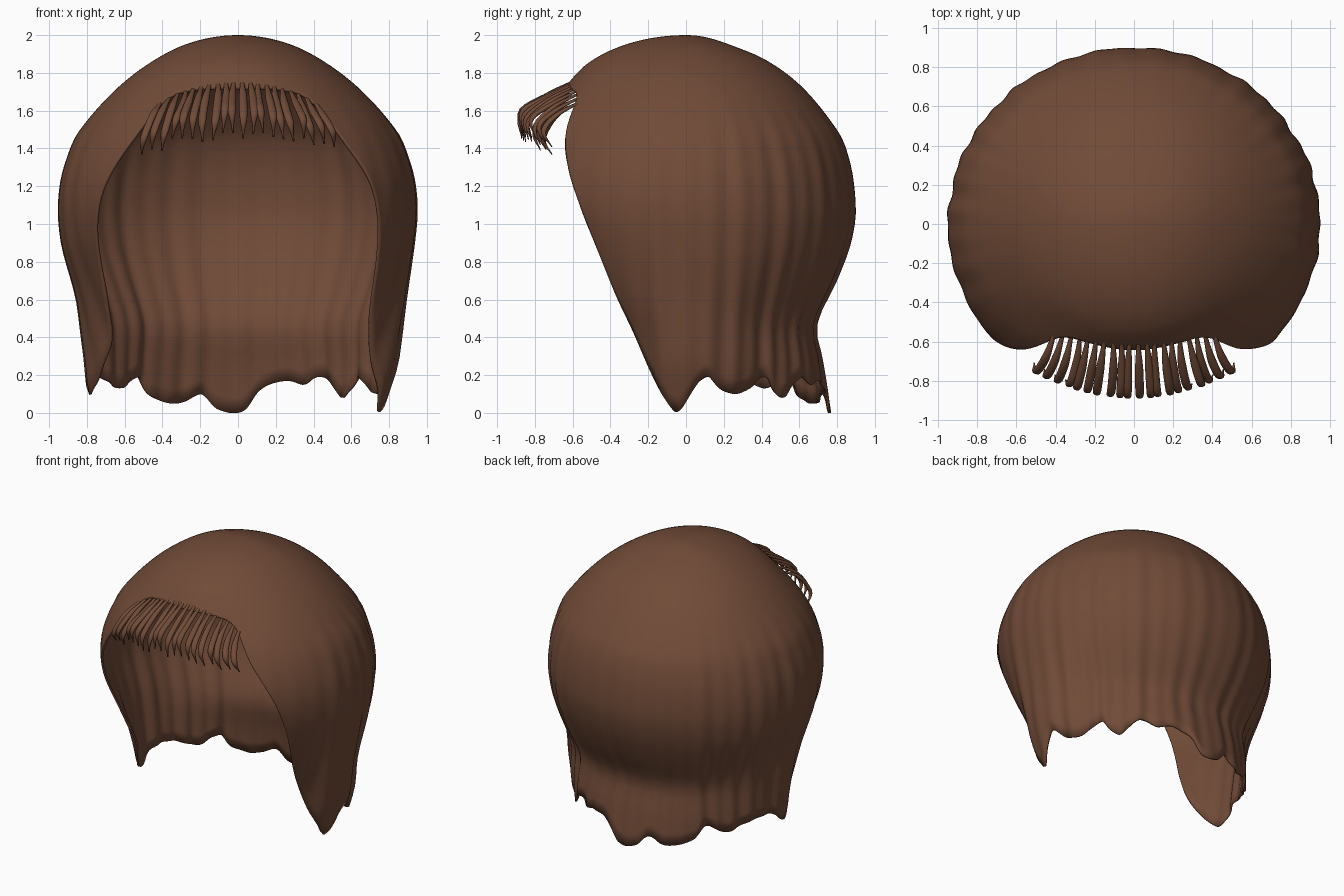
import bpy, bmesh, math, random
from mathutils import Vector

if "Cube" in bpy.data.objects:
    bpy.data.objects.remove(bpy.data.objects["Cube"])

random.seed(4)
brown = bpy.data.materials.new("chestnut_brown")
brown.diffuse_color = (0.165, 0.070, 0.039, 1)
brown.use_nodes = True
brown.node_tree.nodes["Principled BSDF"].inputs["Base Color"].default_value = brown.diffuse_color


def smooth_interp(pts, x):
    """Smooth curve through sorted (x, value) points."""
    if x <= pts[0][0]:
        return pts[0][1]
    if x >= pts[-1][0]:
        return pts[-1][1]
    i = max(k for k in range(len(pts) - 1) if pts[k][0] <= x)

    def slope(k):
        a, b = pts[max(k - 1, 0)], pts[min(k + 1, len(pts) - 1)]
        return (b[1] - a[1]) / (b[0] - a[0])
    (x0, v0), (x1, v1) = pts[i], pts[i + 1]
    h = x1 - x0
    t = (x - x0) / h
    return (v0 * (1 + 2 * t) * (1 - t) ** 2 + slope(i) * h * t * (1 - t) ** 2
            + v1 * t * t * (3 - 2 * t) + slope(i + 1) * h * t * t * (t - 1))


def by_depth(profile):
    """Re-key a (height, reach) profile so the flat crown is well spaced."""
    return [(math.sqrt(2 - z), r) for z, r in profile]


# Reach of the hair to the side, back and front at each height
SIDE = by_depth([(2, 0), (1.95, .28), (1.87, .44), (1.7, .66), (1.5, .83), (1.3, .92),
                 (1.1, .95), (.9, .935), (.6, .875), (.4, .85), (.2, .82), (0, .77)])
BACK = by_depth([(2, 0), (1.95, .23), (1.87, .42), (1.7, .64), (1.4, .845), (1.1, .90),
                 (.9, .875), (.7, .80), (.5, .70), (.42, .69), (.3, .72), (0, .77)])
FRONT = by_depth([(2, 0), (1.95, .32), (1.85, .52), (1.7, .66), (1.45, .84), (1.2, .91),
                  (1, .86), (.8, .74), (.6, .60), (.4, .45), (.2, .37), (0, .30)])

# Height of the lower edge: face opening (both sides), then ragged hem
OPENING = [(0, 1.72), (22, 1.71), (34, 1.65), (41, 1.45), (50, 1.2), (55, 1.0),
           (59, .8), (63, .6), (69, .4), (76, .2)]
HEM = OPENING + [
    (85, .01), (88, .02), (97, .19), (104, .12), (110, .10), (116, .13), (123, .19),
    (128, .12), (133, .08), (140, .17), (146, .19), (152, .15), (158, .17), (165, .16),
    (172, .11), (178, .01), (188, .02), (195, .10), (202, .06), (208, .05), (214, .07),
    (219, .10), (225, .19), (236, .13), (250, .19), (262, .19), (271, .10), (275, .11),
] + [(360 - a, max(z, .24)) for a, z in reversed(OPENING)]


def ramp(a, b, x):
    t = min(max((x - a) / (b - a), 0), 1)
    return t * t * (3 - 2 * t)


def hair_point(angle, z):
    """Point on the hair surface; angle 0 is the front, 90 the right."""
    q = math.sqrt(max(2 - z, 0))
    s, c = math.sin(angle), math.cos(angle)
    rx = smooth_interp(SIDE, q)
    rx += .02 * s * ramp(.95, .55, z) * ramp(.05, .3, z)
    ry = smooth_interp(FRONT if c > 0 else BACK, q)
    r = ((s / rx) ** 2 + (c / ry) ** 2) ** -.5
    # hollow behind each side lock, towards the bottom
    deg = math.degrees(angle)
    off = min(abs(deg - 122), abs(deg - 238)) / 20
    r -= .025 * math.exp(-off * off) * ramp(.9, .45, z)
    # faint rim where the top layer ends
    r += .007 * math.exp(-((z - 1.46) / .07) ** 2) * ramp(.5, .1, c)
    # soft locks that deepen towards the bottom and the sides
    wave = (.7 * math.sin(38 * angle + 1.5 * math.sin(3 * angle))
            + .6 * math.sin(23 * angle + 1) + .4 * math.sin(13 * angle + 2))
    depth = .006 * ramp(1.75, 1.2, z) + .003 * ramp(1, .5, z)
    r += wave * depth * (.35 + .65 * ramp(.6, -.1, c)) * (1 - .4 * ramp(-.6, -1, c))
    return Vector((r * s, -r * c, z))


def finish(bm, name):
    bmesh.ops.recalc_face_normals(bm, faces=bm.faces)
    mesh = bpy.data.meshes.new(name)
    bm.to_mesh(mesh)
    bm.free()
    for p in mesh.polygons:
        p.use_smooth = True
    mesh.materials.append(brown)
    ob = bpy.data.objects.new(name, mesh)
    bpy.context.collection.objects.link(ob)
    return ob


# Main hair shell: columns fall from the crown to the edge
COLS, ROWS = 300, 48
bm = bmesh.new()
crown = bm.verts.new((0, 0, 2))
columns = []
for i in range(COLS):
    deg = 360 * i / COLS
    low = max(smooth_interp(HEM, deg), 0)
    columns.append([crown] + [
        bm.verts.new(hair_point(math.radians(deg), 2 - (2 - low) * (j / ROWS) ** 2))
        for j in range(1, ROWS + 1)])
for i in range(COLS):
    a, b = columns[i], columns[(i + 1) % COLS]
    bm.faces.new((crown, a[1], b[1]))
    for j in range(1, ROWS):
        bm.faces.new((a[j], a[j + 1], b[j + 1], b[j]))
shell = finish(bm, "hair_shell")
solid = shell.modifiers.new("thickness", "SOLIDIFY")
solid.thickness = .014
solid.offset = -1


def strand(bm, path, width, thick):
    """Flattened tapering lock of hair along a path."""
    pts = [(i / (len(path) - 1), p) for i, p in enumerate(path)]
    steps, sides = 14, 8
    centres = [Vector([smooth_interp([(t, p[k]) for t, p in pts], i / steps)
                       for k in range(3)]) for i in range(steps + 1)]
    run = path[-2] - path[0]
    across = Vector((-run.y, run.x, 0)).normalized()
    rings = []
    for i, c in enumerate(centres):
        t = i / steps
        tangent = centres[min(i + 1, steps)] - centres[max(i - 1, 0)]
        up = tangent.cross(across).normalized()
        size = (.45 + .55 * ramp(0, .4, t)) * (1 - .8 * ramp(.6, 1, t))
        rings.append([bm.verts.new(
            c + across * width * size * math.cos(2 * math.pi * k / sides)
            + up * thick * size * math.sin(2 * math.pi * k / sides)) for k in range(sides)])
    for a, b in zip(rings, rings[1:]):
        for k in range(sides):
            m = (k + 1) % sides
            bm.faces.new((a[k], a[m], b[m], b[k]))
    bm.faces.new(rings[0])
    bm.faces.new(rings[-1])


# Fringe: fan of strands that reach forward and curl down
bm = bmesh.new()
COUNT = 20
for i in range(COUNT):
    f = 2 * i / (COUNT - 1) - 1
    e = f * f
    j = random.uniform(-.03, .03)
    k = random.uniform(-.012, .012)
    root = Vector((.40 * f, -.58 + .04 * e, 1.765 - .11 * e))
    mid = Vector((.44 * f + k, -.74 + .06 * e, 1.68 - .10 * e))
    bend = Vector((.49 * f + k, -.875 + .12 * e, 1.58 - .11 * e + j))
    tip = Vector((.51 * f, -.87 + .16 * e, 1.465 - .08 * e + j))
    strand(bm, [root, mid, bend, tip], .022, .013)
finish(bm, "fringe_strands")
